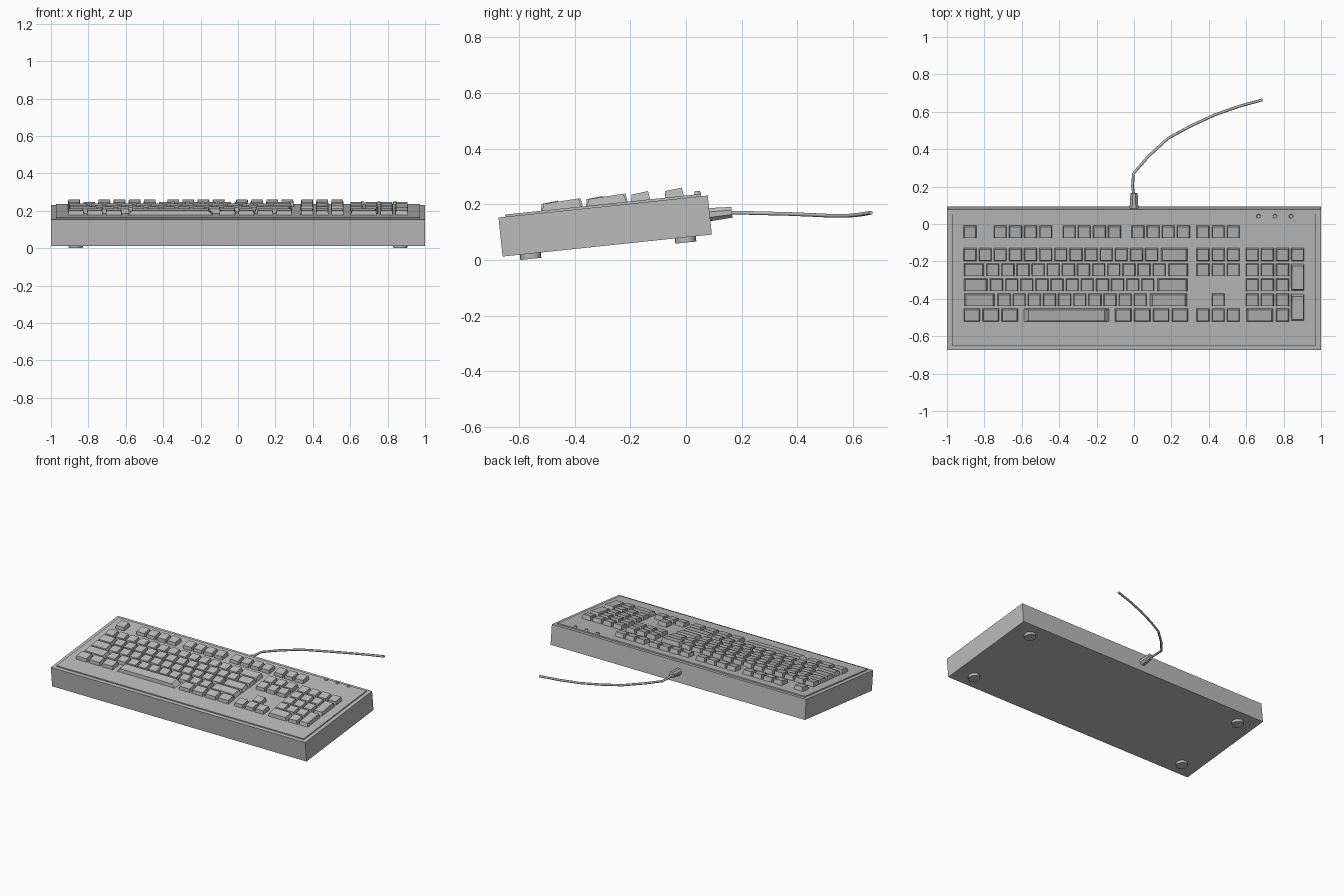
import bpy, bmesh, math
from mathutils import Matrix, Vector

cube = bpy.data.objects.get("Cube")
if cube:
    bpy.data.objects.remove(cube, do_unlink=True)

grey = bpy.data.materials.new("plain grey")
grey.use_nodes = True
grey.diffuse_color = (0.5, 0.5, 0.5, 1)
grey.node_tree.nodes["Principled BSDF"].inputs["Base Color"].default_value = (0.5, 0.5, 0.5, 1)

# Everything is laid out flat, then tilted about the front bottom edge
TILT = Matrix.Translation((0, -0.659, 0.0126)) @ Matrix.Rotation(math.radians(6), 4, "X")
HEIGHT, DEPTH, DECK = 0.141, 0.756, 0.149


def finish(name, bm, smooth=False):
    bmesh.ops.recalc_face_normals(bm, faces=bm.faces)
    mesh = bpy.data.meshes.new(name)
    bm.to_mesh(mesh)
    bm.free()
    mesh.materials.append(grey)
    obj = bpy.data.objects.new(name, mesh)
    bpy.context.collection.objects.link(obj)
    obj.matrix_world = TILT
    if smooth:
        bpy.ops.object.select_all(action="DESELECT")
        obj.select_set(True)
        bpy.context.view_layer.objects.active = obj
        bpy.ops.object.shade_smooth_by_angle(angle=math.radians(40))
    return obj


def add_box(bm, center, size):
    m = Matrix.Translation(center) @ Matrix.Diagonal((*size, 1))
    return bmesh.ops.create_cube(bm, size=1, matrix=m)["verts"]


def add_disc(bm, center, r1, r2, depth, sides, rot=Matrix()):
    bmesh.ops.create_cone(bm, cap_ends=True, segments=sides, radius1=r1, radius2=r2,
                          depth=depth, matrix=Matrix.Translation(center) @ rot)


# Case with a slightly raised deck
bm = bmesh.new()
add_box(bm, (0, DEPTH / 2, HEIGHT / 2), (2, DEPTH, HEIGHT))
finish("case", bm)
bm = bmesh.new()
add_box(bm, (0, DEPTH / 2, DECK - 0.01), (1.945, DEPTH - 0.05, 0.02))
finish("deck", bm)

# Keys, placed on a grid of units
UNIT, LEFT, FRONT = 0.0809, -0.917, 0.189
NAV, PAD = 15.4, 18.65


def add_key(bm, col, row, w=1, h=1):
    def size(n):
        return n * UNIT - 0.0112 - 0.0056 * (n - 1)
    x = LEFT + (col + w / 2) * UNIT
    y = FRONT + (row + (h - 1) / 2) * (UNIT + 0.0004)
    sx, sy = size(w), size(h)
    for v in add_box(bm, (x, y, DECK), (sx, sy, 0.01)):
        if v.co.z > DECK:
            back = v.co.y > y
            v.co.x = x + (v.co.x - x) * 0.87
            v.co.y = y + (v.co.y - y) * 0.87
            v.co.z = DECK + (0.030 if back else 0.024)


def add_run(bm, row, widths, col=0):
    for w in widths:
        add_key(bm, col, row, w)
        col += w


bm = bmesh.new()
add_run(bm, 0, [1.25] * 3 + [6.25] + [1.25] * 4)
add_run(bm, 1, [2.25] + [1] * 10 + [2.75])
add_run(bm, 2, [1.75] + [1] * 11 + [2.25])
add_run(bm, 3, [1.5] + [1] * 12 + [1.5])
add_run(bm, 4, [1] * 13 + [2])
finish("main_keys", bm)

bm = bmesh.new()
add_key(bm, 0, 5.5)
for start in (2, 6.55, 11.1):
    add_run(bm, 5.5, [1] * 4, start)
finish("function_keys", bm)

bm = bmesh.new()
for row in (0, 3, 4, 5.5):
    add_run(bm, row, [1] * 3, NAV)
add_key(bm, NAV + 1, 1)
finish("navigation_keys", bm)

bm = bmesh.new()
add_run(bm, 0, [2, 1], PAD)
for row in (1, 2, 3):
    add_run(bm, row, [1] * 3, PAD)
add_run(bm, 4, [1] * 4, PAD)
for row in (0, 2):
    add_key(bm, PAD + 3, row, 1, 2)
finish("number_pad_keys", bm)

# Indicator lights
bm = bmesh.new()
for x in (0.666, 0.754, 0.84):
    add_disc(bm, (x, 0.72, DECK + 0.004), 0.012, 0.01, 0.016, 12)
finish("indicator_lights", bm, True)

# Feet
bm = bmesh.new()
for x in (-0.868, 0.868):
    for y in (0.1, 0.66):
        add_disc(bm, (x, y, -0.007), 0.038, 0.038, 0.024, 16)
finish("feet", bm, True)

# Cable sleeve
bm = bmesh.new()
turn = Matrix.Rotation(math.radians(-90), 4, "X") @ Matrix.Rotation(math.pi / 8, 4, "Z")
add_disc(bm, (0, DEPTH + 0.035, 0.072), 0.026, 0.021, 0.09, 8, turn)
finish("cable_sleeve", bm)

# Cable
path = [(0, 0.15, 0.17), (-0.008, 0.2, 0.17), (-0.003, 0.27, 0.168), (0.075, 0.36, 0.166),
        (0.18, 0.457, 0.162), (0.297, 0.521, 0.159), (0.43, 0.583, 0.159),
        (0.564, 0.63, 0.164), (0.687, 0.664, 0.17)]
curve = bpy.data.curves.new("cable", "CURVE")
curve.dimensions = "3D"
curve.bevel_depth = 0.0075
curve.bevel_resolution = 1
curve.use_fill_caps = True
spline = curve.splines.new("POLY")
spline.points.add(len(path) - 1)
for point, co in zip(spline.points, path):
    point.co = (*co, 1)
    point.radius = 1
spline.use_smooth = True
curve.materials.append(grey)
cable = bpy.data.objects.new("cable", curve)
bpy.context.collection.objects.link(cable)
